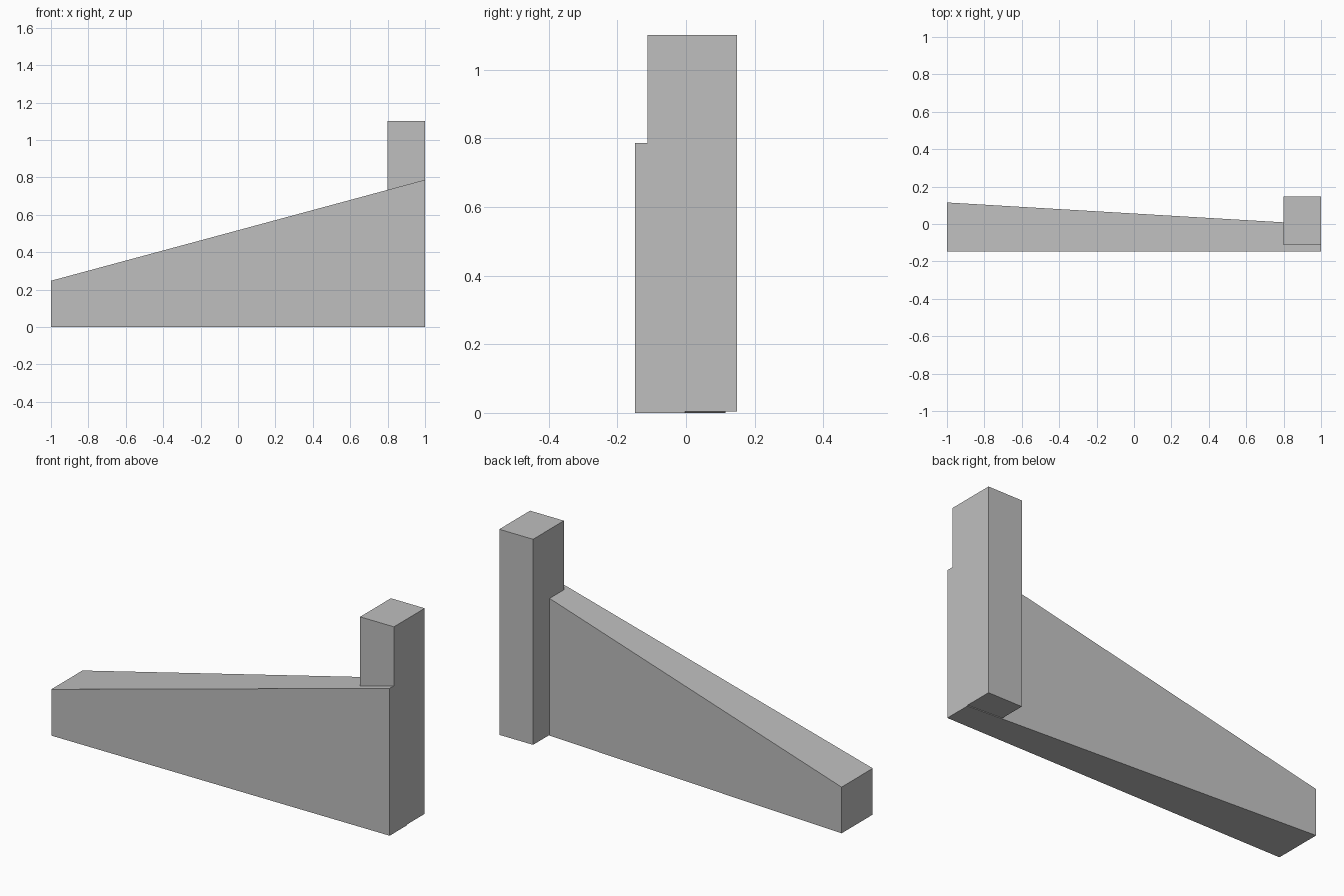
import bpy
import bmesh

cube = bpy.data.objects.get("Cube")
if cube:
    bpy.data.objects.remove(cube, do_unlink=True)

# Single stone grey colour
GREY = (0.52, 0.52, 0.52, 1)
stone = bpy.data.materials.new("stone_grey")
stone.use_nodes = True
stone.diffuse_color = GREY
stone.node_tree.nodes["Principled BSDF"].inputs["Base Color"].default_value = GREY


def tapered_box(name, x0, x1, front, back, bottom, top):
    """Box along x; back and top give (value at x0, value at x1)."""
    bm = bmesh.new()
    bmesh.ops.create_cube(bm, size=1)
    for v in bm.verts:
        end = 1 if v.co.x > 0 else 0
        v.co = (
            (x0, x1)[end],
            back[end] if v.co.y > 0 else front,
            top[end] if v.co.z > 0 else bottom,
        )
    bmesh.ops.recalc_face_normals(bm, faces=bm.faces)
    mesh = bpy.data.meshes.new(name)
    bm.to_mesh(mesh)
    bm.free()
    mesh.materials.append(stone)
    obj = bpy.data.objects.new(name, mesh)
    bpy.context.collection.objects.link(obj)
    return obj


# Sloping wall that thins toward the post
tapered_box("sloping_wall", -1, 1, -0.148, (0.115, -0.003), 0, (0.247, 0.787))

# Upright end post, set just above the ground
tapered_box("end_post", 0.8, 1, -0.112, (0.148, 0.148), 0.004, (1.102, 1.102))
